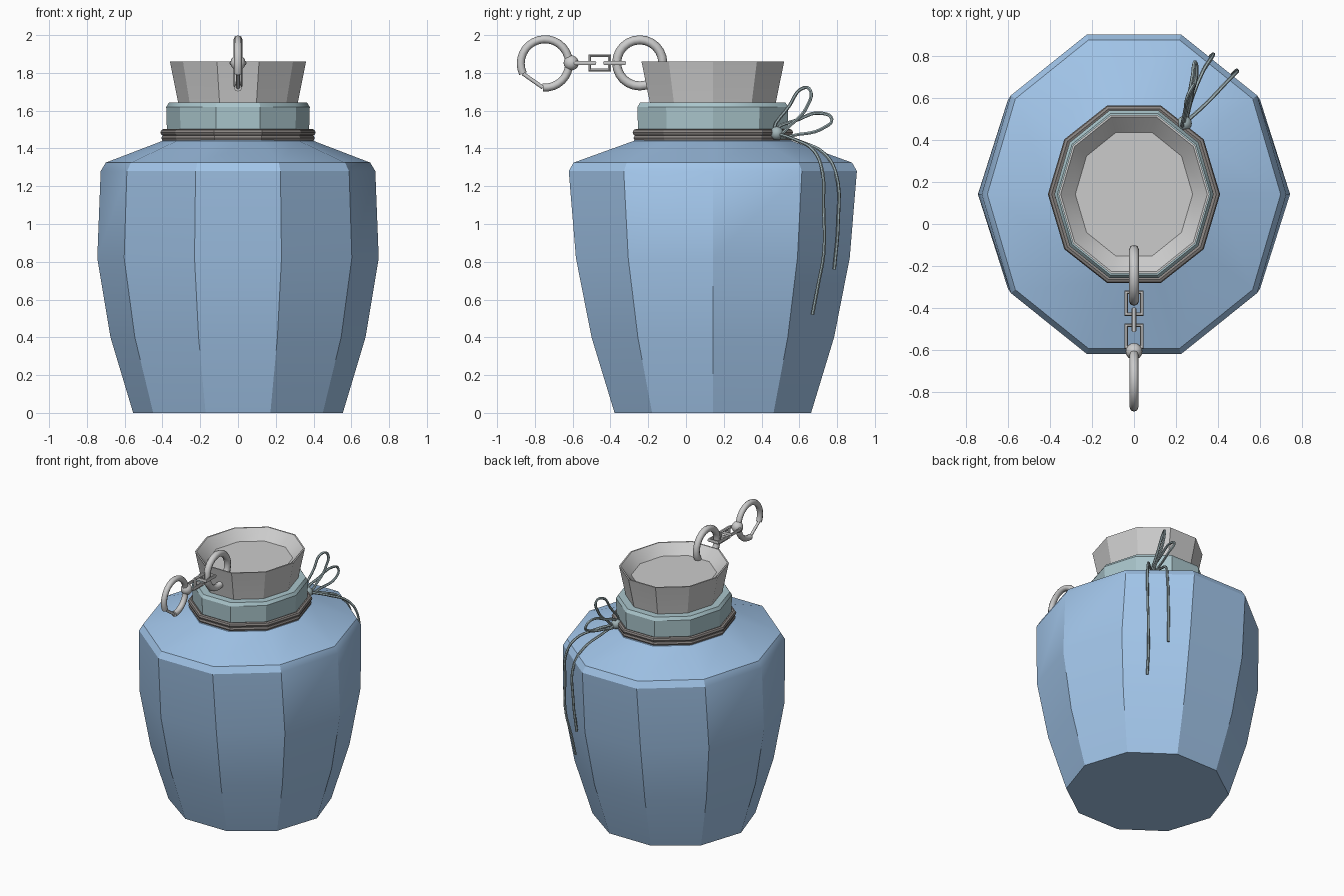
import bpy, bmesh
from math import sin, cos, tau, radians

if "Cube" in bpy.data.objects:
    bpy.data.objects.remove(bpy.data.objects["Cube"])

CY = 0.142   # jar axis sits behind the origin, the clasp hangs in front


def material(name, rgb):
    m = bpy.data.materials.new(name)
    m.diffuse_color = (*rgb, 1)
    m.use_nodes = True
    m.node_tree.nodes["Principled BSDF"].inputs["Base Color"].default_value = m.diffuse_color
    return m


BLUE = material("blue_glaze", (0.36, 0.56, 0.82))
TEAL = material("teal_cloth", (0.40, 0.56, 0.60))
CORD = material("cord", (0.36, 0.46, 0.48))
BAND = material("band_grey", (0.25, 0.23, 0.22))


def smooth(ob, angle):
    bpy.ops.object.select_all(action='DESELECT')
    ob.select_set(True)
    bpy.context.view_layer.objects.active = ob
    bpy.ops.object.shade_smooth_by_angle(angle=radians(angle))


def loft(name, profile, mat=None, closed=False, sides=10):
    """Ten-sided oval lathe; profile rows are (rx, ry, z)."""
    bm = bmesh.new()
    rings = [[bm.verts.new((rx * cos(tau * i / sides), CY + ry * sin(tau * i / sides), z))
              for i in range(sides)] for rx, ry, z in profile]
    pairs = list(zip(rings, rings[1:]))
    if closed:
        pairs.append((rings[-1], rings[0]))
    else:
        bm.faces.new(rings[0][::-1])
        bm.faces.new(rings[-1])
    for a, b in pairs:
        for i in range(sides):
            j = (i + 1) % sides
            bm.faces.new((a[i], a[j], b[j], b[i]))
    bmesh.ops.recalc_face_normals(bm, faces=bm.faces)
    me = bpy.data.meshes.new(name)
    bm.to_mesh(me)
    bm.free()
    ob = bpy.data.objects.new(name, me)
    bpy.context.collection.objects.link(ob)
    if mat:
        me.materials.append(mat)
    smooth(ob, 30)
    return ob


def tube(name, pts, radius, mat=None, cyclic=False, kind='POLY', res=2):
    """Round bar along a path, converted to a mesh."""
    cu = bpy.data.curves.new(name, 'CURVE')
    cu.dimensions = '3D'
    cu.bevel_depth = radius
    cu.bevel_resolution = res
    cu.use_fill_caps = True
    cu.resolution_u = 5
    sp = cu.splines.new(kind)
    if kind == 'BEZIER':
        sp.bezier_points.add(len(pts) - 1)
        for bp, p in zip(sp.bezier_points, pts):
            bp.co = p
            bp.handle_left_type = bp.handle_right_type = 'AUTO'
    else:
        sp.points.add(len(pts) - 1)
        for sp_pt, p in zip(sp.points, pts):
            sp_pt.co = (*p, 1)
    sp.use_cyclic_u = cyclic
    ob = bpy.data.objects.new(name, cu)
    bpy.context.collection.objects.link(ob)
    bpy.ops.object.select_all(action='DESELECT')
    ob.select_set(True)
    bpy.context.view_layer.objects.active = ob
    bpy.ops.object.convert(target='MESH')
    ob = bpy.context.object
    if mat:
        ob.data.materials.append(mat)
    smooth(ob, 50)
    return ob


def ball(name, loc, r, mat=None):
    bpy.ops.mesh.primitive_uv_sphere_add(segments=16, ring_count=10, radius=r, location=loc)
    ob = bpy.context.object
    ob.name = name
    if mat:
        ob.data.materials.append(mat)
    smooth(ob, 50)


def arc(cy, cz, r, a0, a1, n):
    return [(0, cy + r * cos(radians(a0 + (a1 - a0) * i / n)),
             cz + r * sin(radians(a0 + (a1 - a0) * i / n))) for i in range(n + 1)]


# Jar body with shoulder and neck
loft("jar_body", [(.555, .547, 0), (.675, .675, .40), (.745, .762, .82), (.727, .802, 1.28),
                  (.70, .775, 1.325), (.40, .44, 1.44), (.36, .40, 1.50)], BLUE)

# Cloth collar with a small bevel at the top
loft("collar", [(.375, .415, 1.45), (.38, .42, 1.62), (.366, .405, 1.642), (.30, .33, 1.642)], TEAL)

# Two bands tied round the neck
for k, (r, z) in enumerate([(.388, 1.455), (.393, 1.485)]):
    t = .018
    loft(f"neck_band_{k + 1}", [(r + t * cos(tau * i / 8), r * 1.09 + t * cos(tau * i / 8),
                                z + t * sin(tau * i / 8)) for i in range(8)], BAND, closed=True)

# Flared stopper with a dished top
loft("stopper", [(.312, .345, 1.60), (.316, .35, 1.64), (.36, .397, 1.86), (.35, .387, 1.86),
                 (.28, .31, 1.79)])

# Ring through the stopper rim
tube("stopper_ring", arc(-.245, 1.853, .122, 0, 345, 23), .024, cyclic=True)


# Square chain links, alternating flat and upright
def link(name, y, upright):
    h, w = .052, .038
    corners = [(-h, -w), (h, -w), (h, w), (-h, w)]
    pts = [(0, y + a, 1.853 + b) if upright else (b, y + a, 1.853) for a, b in corners]
    tube(name, pts, .012, cyclic=True, res=1)


for k, y in enumerate((-.378, -.457, -.535)):
    link(f"chain_link_{k + 1}", y, k == 1)

# Clasp: ball joint, open hook and straight gate
ball("clasp_joint", (0, -.608, 1.853), .04)
hook = arc(-.747, 1.85, .128, -95, 205, 24)
tube("clasp_hook", hook, .021)
tube("clasp_gate", [hook[0], hook[-1]], .010)

# Cord bow: knot, two loops and two hanging tails
K = (.24, .48, 1.48)
ball("bow_knot", K, .036, CORD)
tube("bow_loop_upper", [K, (.245, .55, 1.63), (.26, .62, 1.72), (.28, .657, 1.71),
                        (.28, .64, 1.62), (.265, .56, 1.53)],
     .009, CORD, True, 'BEZIER', 1)
tube("bow_loop_lower", [K, (.26, .60, 1.555), (.28, .71, 1.587), (.29, .772, 1.555),
                        (.30, .73, 1.51), (.27, .60, 1.475)],
     .009, CORD, True, 'BEZIER', 1)
tube("bow_tail_long", [K, (.35, .58, 1.445), (.44, .675, 1.39), (.485, .72, 1.29), (.49, .728, 1.1),
                       (.485, .73, .85), (.46, .70, .68), (.445, .67, .52)],
     .009, CORD, False, 'BEZIER', 1)
tube("bow_tail_short", [K, (.28, .61, 1.435), (.33, .73, 1.375), (.37, .793, 1.27),
                        (.37, .805, 1.0), (.355, .785, .76)],
     .009, CORD, False, 'BEZIER', 1)
